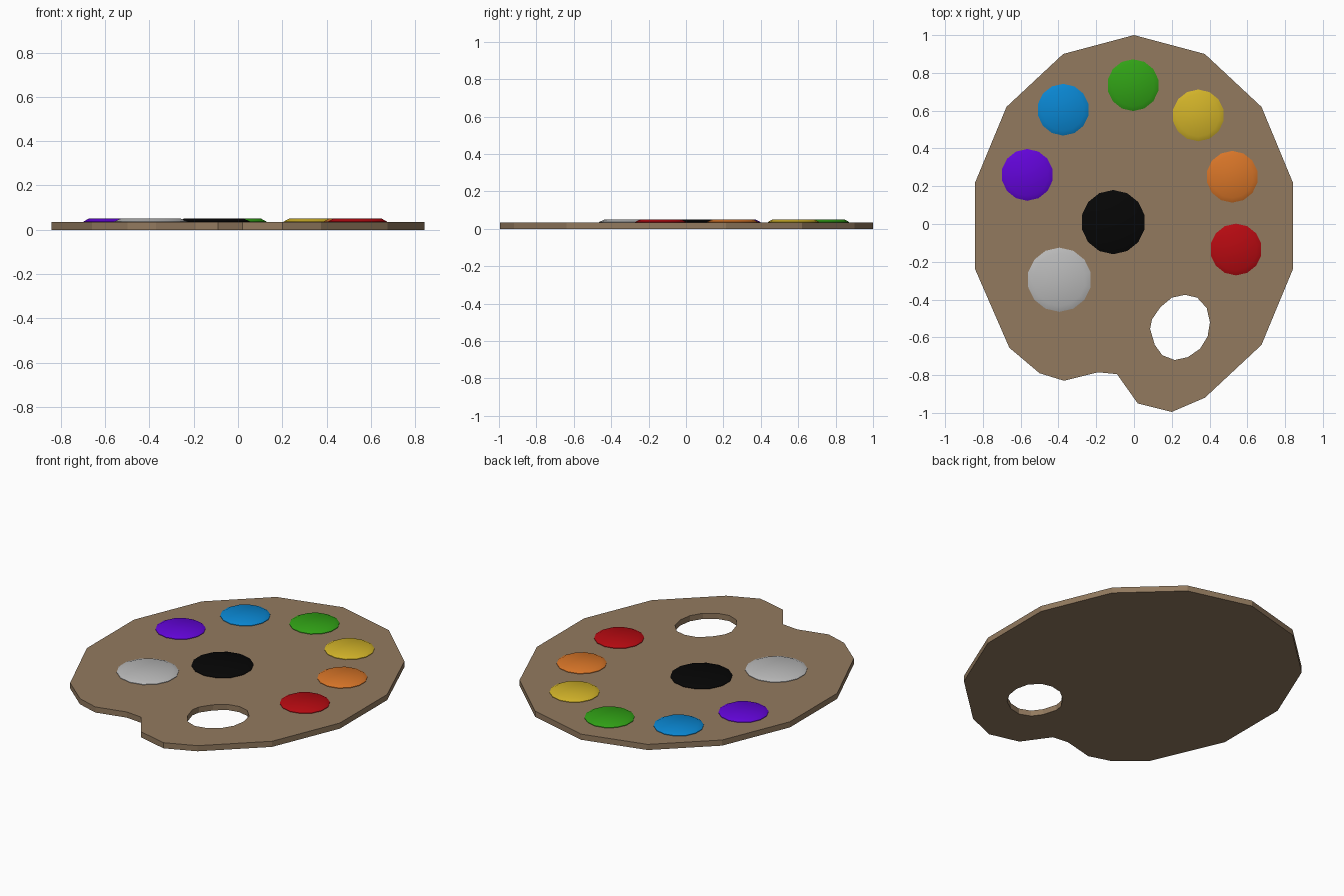
import bpy, bmesh
from math import sin, cos, tau

if "Cube" in bpy.data.objects:
    bpy.data.objects.remove(bpy.data.objects["Cube"])

THICK = 0.034


def material(name, rgb):
    # sRGB 0-255 to linear viewport colour
    mat = bpy.data.materials.new(name)
    mat.diffuse_color = [(c / 255) ** 2.2 for c in rgb] + [1]
    mat.use_nodes = True
    mat.node_tree.nodes["Principled BSDF"].inputs["Base Color"].default_value = mat.diffuse_color
    return mat


def add_object(name, bm, mat):
    mesh = bpy.data.meshes.new(name)
    bm.to_mesh(mesh)
    bm.free()
    mesh.materials.append(mat)
    obj = bpy.data.objects.new(name, mesh)
    bpy.context.collection.objects.link(obj)
    return obj


# Board: oval outline with a notch, plus a thumb hole
half = [(0.375, 0.90), (0.675, 0.62), (0.843, 0.215)]
outline = [(0, 1.0)] + half + [
    (0.843, -0.235), (0.675, -0.64), (0.375, -0.92), (0.20, -0.995),
    (0.02, -0.95), (-0.09, -0.795), (-0.19, -0.785), (-0.37, -0.83),
    (-0.50, -0.79), (-0.66, -0.655), (-0.843, -0.235),
] + [(-x, y) for x, y in reversed(half)]
thumb_hole = [
    (0.27, -0.375), (0.335, -0.39), (0.385, -0.445), (0.402, -0.52),
    (0.39, -0.595), (0.35, -0.66), (0.285, -0.705), (0.215, -0.72),
    (0.15, -0.695), (0.11, -0.64), (0.085, -0.555), (0.095, -0.505),
    (0.14, -0.44), (0.20, -0.39),
]
bm = bmesh.new()
for loop in (outline, thumb_hole):
    verts = [bm.verts.new((x, y, 0)) for x, y in loop]
    for a, b in zip(verts, verts[1:] + verts[:1]):
        bm.edges.new((a, b))
bmesh.ops.triangle_fill(bm, edges=bm.edges[:], use_beauty=True, normal=(0, 0, 1))
for f in bm.faces:
    f.normal_update()
    if f.normal.z < 0:
        f.normal_flip()
board = add_object("palette_board", bm, material("wood", (145, 121, 95)))
solid = board.modifiers.new("thickness", "SOLIDIFY")
solid.thickness = THICK
solid.offset = 1


# Paint dab: low dome with a sloped rim
def paint_dab(name, x, y, r, rgb, sides=14):
    bm = bmesh.new()
    rings = []
    for scale, z in ((1, THICK - 0.004), (1, THICK + 0.003), (0.82, 0.050)):
        rings.append([bm.verts.new((x + r * scale * cos(tau * (i + 0.5) / sides),
                                    y + r * scale * sin(tau * (i + 0.5) / sides), z))
                      for i in range(sides)])
    for low, high in zip(rings, rings[1:]):
        for i in range(sides):
            j = (i + 1) % sides
            bm.faces.new((low[i], low[j], high[j], high[i]))
    bm.faces.new(rings[-1])
    bm.faces.new(rings[0][::-1])
    for f in bm.faces:
        f.smooth = len(f.verts) == 4 or f.normal.z >= 0
    dab = add_object(name, bm, material(name, rgb))
    bpy.context.view_layer.objects.active = dab
    bpy.ops.object.select_all(action="DESELECT")
    dab.select_set(True)
    bpy.ops.object.shade_smooth_by_angle(angle=0.9)


for name, x, y, r, rgb in (
    ("purple_paint", -0.565, 0.26, 0.137, (98, 12, 215)),
    ("blue_paint", -0.375, 0.605, 0.137, (18, 133, 208)),
    ("green_paint", -0.005, 0.735, 0.137, (52, 160, 28)),
    ("yellow_paint", 0.34, 0.575, 0.137, (208, 177, 45)),
    ("orange_paint", 0.52, 0.25, 0.137, (214, 116, 44)),
    ("red_paint", 0.54, -0.135, 0.137, (180, 18, 24)),
    ("white_paint", -0.395, -0.295, 0.170, (184, 184, 184)),
    ("black_paint", -0.11, 0.01, 0.170, (14, 14, 14)),
):
    paint_dab(name, x, y, r, rgb)
